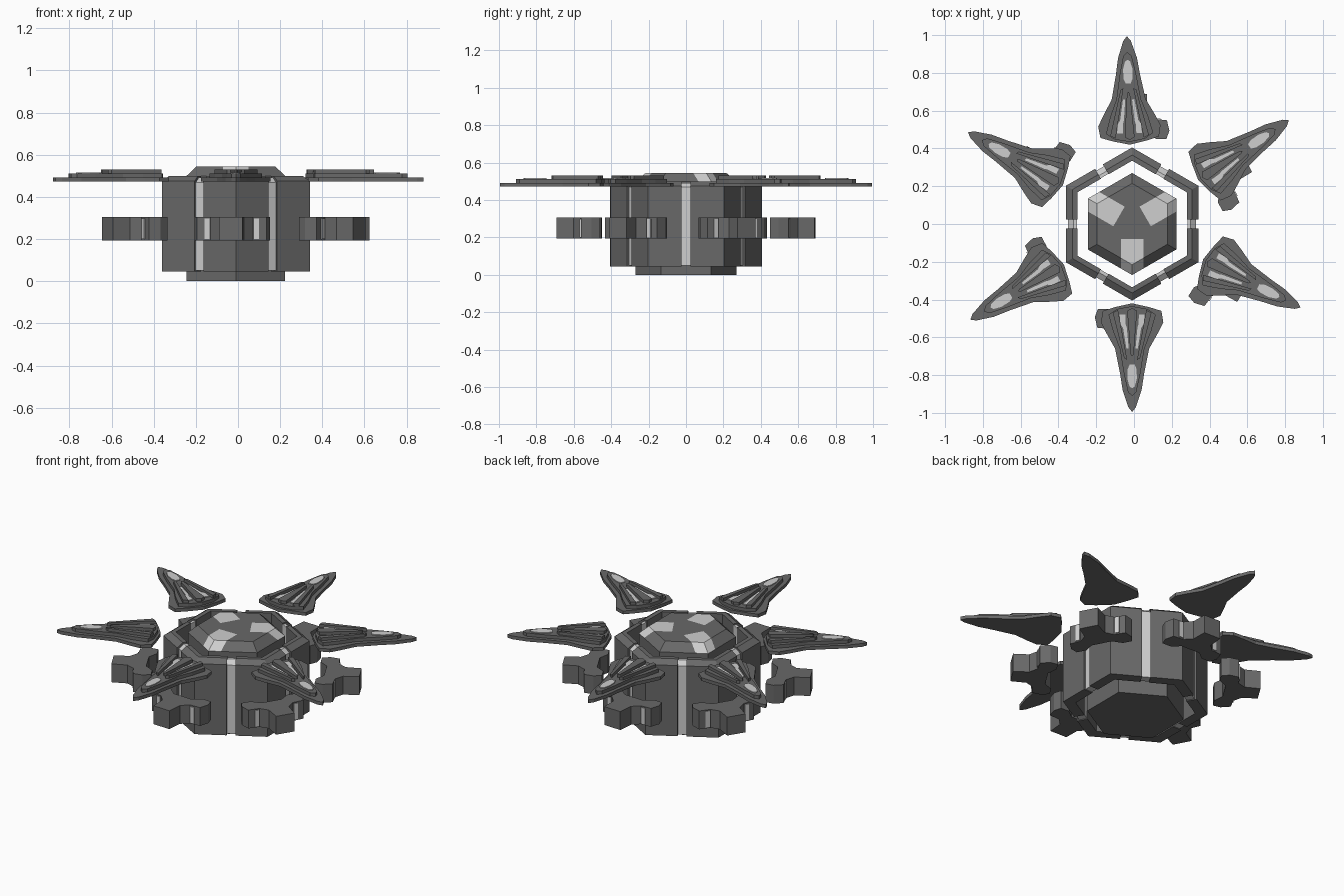
import bpy, bmesh, math
from mathutils import Vector, Matrix

if "Cube" in bpy.data.objects:
    bpy.data.objects.remove(bpy.data.objects["Cube"])

CX = -0.01          # the hub sits slightly left of the bounding centre
COS30 = math.cos(math.radians(30))


def material(name, v):
    m = bpy.data.materials.new(name)
    m.diffuse_color = (v, v, v, 1)
    m.use_nodes = True
    m.node_tree.nodes["Principled BSDF"].inputs["Base Color"].default_value = m.diffuse_color
    return m


DARK = material("dark_grey", 0.14)
LIGHT = material("light_grey", 0.62)


def finish(bm, name, mats, matrix=None):
    bmesh.ops.recalc_face_normals(bm, faces=bm.faces[:])
    me = bpy.data.meshes.new(name)
    bm.to_mesh(me)
    bm.free()
    for m in mats:
        me.materials.append(m)
    ob = bpy.data.objects.new(name, me)
    bpy.context.collection.objects.link(ob)
    ob.matrix_world = Matrix.Translation((CX, 0, 0)) @ (matrix or Matrix())
    return ob


def polar(r, deg):
    a = math.radians(deg)
    return Vector((r * math.cos(a), r * math.sin(a), 0))


def loft(name, rings, mat):
    """Join closed rings of points into a capped solid."""
    bm = bmesh.new()
    vs = [[bm.verts.new(p) for p in ring] for ring in rings]
    n = len(vs[0])
    for a, b in zip(vs, vs[1:]):
        for i in range(n):
            j = (i + 1) % n
            bm.faces.new((a[i], a[j], b[j], b[i]))
    bm.faces.new(vs[0])
    bm.faces.new(vs[-1])
    return finish(bm, name, [mat])


def plate(name, outline, z0, z1, mat, deg, mirror=True):
    """Extrude a (radius, half width) outline, pointing outward at an angle."""
    pts = list(outline)
    if mirror:
        pts += [(u, -v) for u, v in reversed(outline) if v > 0]
    bm = bmesh.new()
    lo = [bm.verts.new((u, v, z0)) for u, v in pts]
    hi = [bm.verts.new((u, v, z1)) for u, v in pts]
    bm.faces.new(lo)
    bm.faces.new(hi)
    for i in range(len(pts)):
        j = (i + 1) % len(pts)
        bm.faces.new((lo[i], lo[j], hi[j], hi[i]))
    return finish(bm, name, [mat], Matrix.Rotation(math.radians(deg), 4, 'Z'))


# Outer shell: six corner armour pieces with light strips in the gaps
SHELL = [(0.405, 0.045), (0.405, 0.475), (0.365, 0.50), (0.335, 0.50), (0.335, 0.045)]
STRIP = [(0.392, 0.05), (0.392, 0.468), (0.358, 0.492), (0.338, 0.492), (0.338, 0.05)]


def side_station(section, normal_deg, offset):
    t = polar(1, normal_deg + 90) * offset
    return [polar(r * COS30, normal_deg) + t + Vector((0, 0, z)) for r, z in section]


for i in range(6):
    a = 30 + 60 * i
    corner = [polar(r, a) + Vector((0, 0, z)) for r, z in SHELL]
    loft(f"shell_corner_{i}", [side_station(SHELL, a - 30, 0.024), corner,
                               side_station(SHELL, a + 30, -0.024)], DARK)
    loft(f"shell_light_strip_{i}", [side_station(STRIP, a + 30, -0.025),
                                    side_station(STRIP, a + 30, 0.025)], LIGHT)

# Core with chamfered cap; three light panels cut into the cap
bm = bmesh.new()
rings = [[bm.verts.new(polar(r, 30 + 60 * k) + Vector((0, 0, z))) for k in range(6)]
         for r, z in ((0.27, 0), (0.27, 0.50), (0.215, 0.545))]
for a, b in zip(rings, rings[1:]):
    for k in range(6):
        bm.faces.new((a[k], a[(k + 1) % 6], b[(k + 1) % 6], b[k]))
bm.faces.new(rings[0])
bm.faces.new(rings[2])
PANELS = (30, 150, 270)
for d in PANELS:
    u, v = polar(1, d), polar(1, d + 90)
    for co, no in ((u * 0.08, u), (v * 0.06, v), (v * -0.06, v)):
        cap = [f for f in bm.faces if f.calc_center_median().z > 0.505]
        geom = cap + list({e for f in cap for e in f.edges}) + list({w for f in cap for w in f.verts})
        bmesh.ops.bisect_plane(bm, geom=geom, plane_co=co, plane_no=no)
for f in bm.faces:
    c = f.calc_center_median()
    if c.z > 0.505:
        for d in PANELS:
            if c.dot(polar(1, d)) > 0.08 and abs(c.dot(polar(1, d + 90))) < 0.06:
                f.material_index = 1
finish(bm, "core", [DARK, LIGHT])

# Dagger wings: stacked plates, ridges and light inlays
WING = [(0.995, 0), (0.97, 0.02), (0.88, 0.05), (0.79, 0.064), (0.66, 0.09), (0.58, 0.135),
        (0.52, 0.165), (0.46, 0.155), (0.44, 0.09), (0.42, 0)]
DECK = [(0.91, 0), (0.89, 0.022), (0.80, 0.042), (0.66, 0.065), (0.57, 0.10),
        (0.48, 0.125), (0.45, 0.08), (0.435, 0)]
CANOPY = [(0.87, 0), (0.86, 0.014), (0.82, 0.025), (0.77, 0.024), (0.745, 0.014), (0.745, 0)]
SPINE = [(0.70, 0), (0.69, 0.008), (0.46, 0.026), (0.445, 0)]
RIDGE = [(0.72, 0.026), (0.71, 0.042), (0.47, 0.102), (0.455, 0.075)]
INLAY = [(0.66, 0.018), (0.66, 0.03), (0.55, 0.048), (0.53, 0.062), (0.48, 0.066),
         (0.48, 0.036), (0.53, 0.034), (0.55, 0.028)]
# Brackets below the wings
BRACKET = [(0.69, 0), (0.69, 0.055), (0.60, 0.06), (0.56, 0.10), (0.555, 0.165), (0.50, 0.18),
           (0.455, 0.165), (0.455, 0.11), (0.495, 0.06), (0.495, 0)]
BRACKET_LIGHT = [(0.545, 0.105), (0.564, 0.105), (0.564, 0.13), (0.545, 0.13)]

for i, deg in enumerate((33.5, 91.6, 150.8, 210.6, 270, 333.6)):
    plate(f"wing_base_{i}", WING, 0.472, 0.492, DARK, deg)
    plate(f"wing_deck_{i}", DECK, 0.49, 0.512, DARK, deg)
    plate(f"wing_canopy_{i}", CANOPY, 0.51, 0.517, LIGHT, deg)
    plate(f"wing_spine_{i}", SPINE, 0.51, 0.53, DARK, deg)
    b = 28 + 60 * i
    plate(f"bracket_{i}", BRACKET, 0.193, 0.305, DARK, b)
    for s, side in ((1, "left"), (-1, "right")):
        flip = lambda o: [(u, v * s) for u, v in o]
        plate(f"wing_ridge_{side}_{i}", flip(RIDGE), 0.51, 0.53, DARK, deg, False)
        plate(f"wing_inlay_{side}_{i}", flip(INLAY), 0.51, 0.518, LIGHT, deg, False)
        plate(f"bracket_light_{side}_{i}", flip(BRACKET_LIGHT), 0.20, 0.298, LIGHT, b, False)
